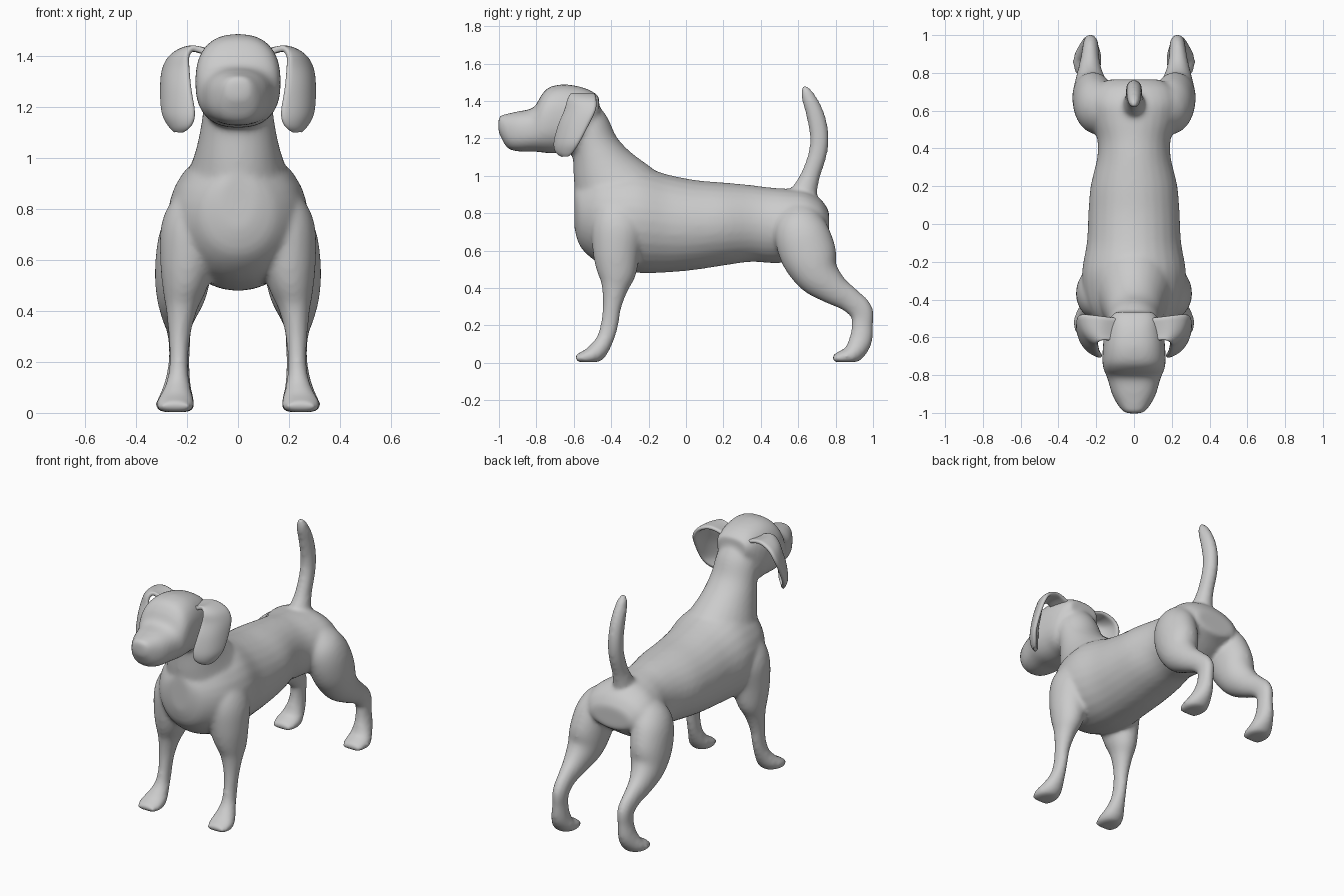
import bpy, bmesh
from math import sin, cos, pi, copysign
from mathutils import Vector

SIDES, STEPS = 28, 4


def spline(rows):
    """Catmull-Rom through rows of numbers, STEPS samples per span."""
    rows = [Vector(r) for r in rows]
    out = []
    for i in range(len(rows) - 1):
        a, b, c, d = rows[max(i - 1, 0)], rows[i], rows[i + 1], rows[min(i + 2, len(rows) - 1)]
        for k in range(STEPS):
            t = k / STEPS
            out.append(0.5 * (2 * b + (c - a) * t + (2 * a - 5 * b + 4 * c - d) * t * t
                              + (3 * b - a - 3 * c + d) * t ** 3))
    return out + [rows[-1]]


def loft(bm, rings, power=1.0, mirror=False, upright=False):
    """Rings are (x, y, z, half width, half depth), upright or set square to the path."""
    pts = spline(rings)
    for side in ((1, -1) if mirror else (1,)):
        loops = []
        for i, p in enumerate(pts):
            q0, q1 = pts[max(i - 1, 0)], pts[min(i + 1, len(pts) - 1)]
            t = Vector((0, q1[1] - q0[1], q1[2] - q0[2])).normalized()
            up = Vector((0, 0, 1)) if upright else Vector((0, -t.z, t.y))
            loop = []
            for k in range(SIDES):
                c, s = cos(2 * pi * k / SIDES), sin(2 * pi * k / SIDES)
                c, s = copysign(abs(c) ** power, c), copysign(abs(s) ** power, s)
                v = Vector((p[0] + c * p[3], p[1], p[2])) + up * (s * p[4])
                loop.append(bm.verts.new((v.x * side, v.y, max(v.z, 0.003))))
            loops.append(loop)
        faces = [bm.faces.new(loops[0]), bm.faces.new(loops[-1][::-1])]
        for a, b in zip(loops, loops[1:]):
            for k in range(SIDES):
                n = (k + 1) % SIDES
                faces.append(bm.faces.new((a[k], b[k], b[n], a[n])))
        bmesh.ops.recalc_face_normals(bm, faces=faces)


def make_object(name, bm):
    mesh = bpy.data.meshes.new(name)
    bm.to_mesh(mesh)
    bm.free()
    mesh.shade_smooth()
    ob = bpy.data.objects.new(name, mesh)
    bpy.context.collection.objects.link(ob)
    return ob


body = bmesh.new()

# torso, chest to rump
loft(body, [(0, y, z, rx, rz) for y, z, rx, rz in (
    (-.597, .83, .07, .11), (-.565, .79, .15, .17), (-.48, .78, .225, .24),
    (-.38, .77, .265, .27), (-.25, .765, .275, .285), (-.1, .745, .25, .262),
    (.05, .737, .242, .24), (.2, .742, .23, .222), (.35, .745, .195, .205),
    (.45, .735, .195, .202), (.55, .735, .225, .195), (.64, .755, .235, .165),
    (.72, .76, .20, .115), (.765, .74, .14, .07))], upright=True)

# neck
loft(body, [(0, -.30, .76, .22, .25), (0, -.35, .87, .215, .255), (0, -.43, 1.02, .168, .185),
            (0, -.485, 1.15, .142, .13), (0, -.53, 1.27, .13, .118), (0, -.57, 1.36, .1, .09)])

# head and muzzle
loft(body, [(0, y, z, rx, rz) for y, z, rx, rz in (
    (-.465, 1.37, .10, .055), (-.50, 1.35, .13, .10), (-.56, 1.30, .155, .175),
    (-.65, 1.305, .165, .184), (-.73, 1.297, .168, .177), (-.775, 1.277, .16, .152),
    (-.815, 1.247, .142, .118), (-.90, 1.237, .117, .107), (-.955, 1.24, .088, .092),
    (-.99, 1.265, .06, .058), (-1.003, 1.272, .035, .038))], power=.82, upright=True)

# tail
loft(body, [(0, .60, .84, .07, .08), (0, .635, .92, .06, .068), (0, .665, 1.0, .047, .052),
            (0, .705, 1.12, .044, .05), (0, .712, 1.22, .043, .051), (0, .69, 1.33, .041, .049),
            (0, .65, 1.43, .034, .036), (0, .63, 1.48, .017, .014)])

# front legs with shoulders
loft(body, [(.13, -.30, .90, .05, .07), (.165, -.335, .82, .10, .13), (.185, -.36, .73, .118, .145),
            (.196, -.372, .60, .11, .128),
            (.21, -.37, .48, .085, .105), (.222, -.38, .40, .06, .072), (.23, -.395, .30, .043, .05),
            (.232, -.41, .20, .037, .048), (.236, -.435, .12, .046, .046), (.243, -.48, .055, .068, .052),
            (.247, -.53, .032, .077, .04), (.247, -.588, .022, .058, .022)], mirror=True)

# hind legs with thighs
loft(body, [(.12, .58, .86, .05, .05), (.165, .595, .79, .10, .11), (.195, .615, .70, .115, .145),
            (.213, .657, .575, .113, .15),
            (.222, .705, .472, .1, .12), (.233, .79, .393, .07, .085), (.233, .875, .337, .05, .067),
            (.23, .938, .275, .043, .064), (.232, .943, .2, .041, .057), (.238, .932, .115, .052, .062),
            (.245, .89, .045, .074, .052), (.247, .84, .03, .077, .04), (.247, .785, .02, .058, .022)],
     mirror=True)

# fuse into one skin and soften the joins
dog = make_object("dog_body", body)
remesh = dog.modifiers.new("fuse", 'REMESH')
remesh.mode = 'VOXEL'
remesh.voxel_size = .012
remesh.use_smooth_shade = True
soften = dog.modifiers.new("soften", 'SMOOTH')
soften.factor = .5
soften.iterations = 12

# hanging ears: curved sheets between a front and a back edge (z, front x y, back x y)
ear = bmesh.new()
rows = spline([(1.405, .09, -.62, .07, -.50), (1.432, .165, -.615, .17, -.487),
               (1.405, .192, -.63, .25, -.478), (1.35, .19, -.645, .288, -.482),
               (1.27, .182, -.678, .297, -.52),
               (1.18, .168, -.70, .292, -.567), (1.13, .18, -.69, .265, -.60),
               (1.108, .215, -.655, .24, -.627)])
for side in (1, -1):
    grid = []
    for z, fx, fy, bx, by in rows:
        bulge = .12 * (Vector((fx, fy)) - Vector((bx, by))).length
        line = []
        for k in range(9):
            t = k / 8
            b = bulge * 4 * t * (1 - t)
            line.append(ear.verts.new((side * (fx + (bx - fx) * t + b), fy + (by - fy) * t - b, z)))
        grid.append(line)
    for a, b in zip(grid, grid[1:]):
        for k in range(8):
            quad = (a[k], a[k + 1], b[k + 1], b[k])
            ear.faces.new(quad if side < 0 else quad[::-1])
ears = make_object("ears", ear)
thick = ears.modifiers.new("thickness", 'SOLIDIFY')
thick.thickness = .024
thick.offset = 0
rounded = ears.modifiers.new("round", 'SUBSURF')
rounded.levels = rounded.render_levels = 1
